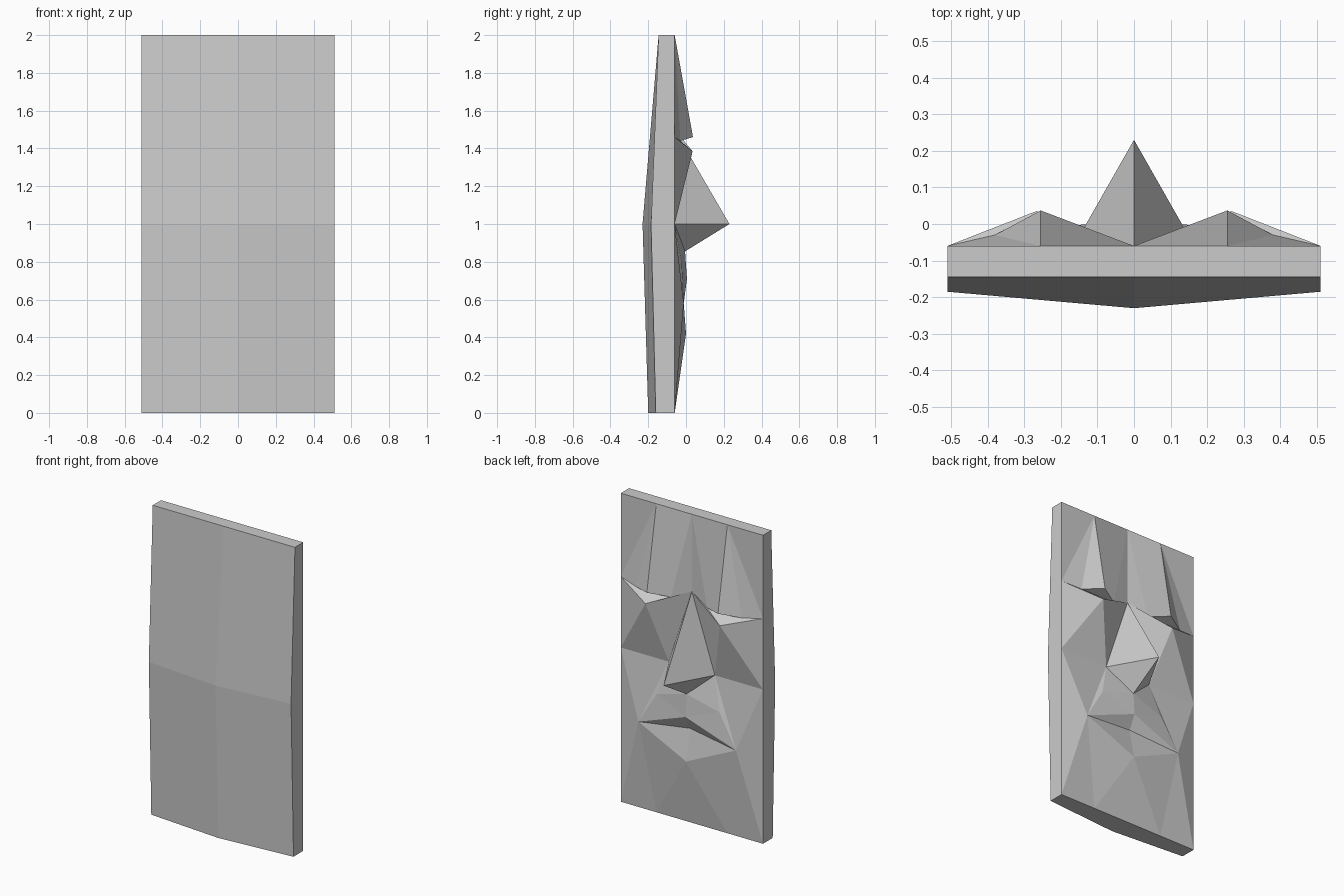
import bpy, bmesh

if "Cube" in bpy.data.objects:
    bpy.data.objects.remove(bpy.data.objects["Cube"])

E, F = 0.51, -0.06   # half width, flat level of the carved side

# Control points of one half of the mask
P = {
    # carved side: top edge, outer edge, bottom edge
    "t0": (0, F, 2), "t1": (0.255, F, 2), "t2": (E, F, 2),
    "s0": (E, F, 1.46), "s1": (E, F, 1.0), "s2": (E, F, 0.5),
    "d0": (0, F, 0), "d1": (0.255, F, 0), "d2": (E, F, 0),
    # brow, eye slit and cheek
    "brow": (0.255, 0.037, 1.46), "eye_in": (0.13, -0.03, 1.44),
    "eye_out": (0.38, -0.03, 1.44), "cheek": (0.267, 0.035, 1.385),
    # nose
    "bridge": (0, F, 1.5), "tip": (0, 0.23, 1.0),
    "wing": (0.165, F, 1.0), "base": (0, -0.005, 0.855),
    # mouth
    "fold": (0.225, -0.022, 0.79), "lip": (0, 0.005, 0.71),
    "gap": (0, -0.04, 0.62), "corner": (0.35, -0.012, 0.58),
    "chin": (0, 0, 0.42),
    # plain side, slightly domed
    "bt0": (0, -0.145, 2), "bt2": (E, -0.145, 2),
    "bm0": (0, -0.23, 1), "bm2": (E, -0.185, 1),
    "bd0": (0, -0.20, 0), "bd2": (E, -0.16, 0),
}

PARTS = {
    "forehead": ["t0 t1 brow eye_in", "t0 eye_in bridge",
                 "t1 t2 s0", "t1 s0 eye_out", "t1 eye_out brow"],
    "eye": ["brow eye_out eye_in", "cheek eye_in eye_out"],
    "cheek": ["s0 s1 cheek", "s0 cheek eye_out", "s1 wing cheek",
              "bridge cheek wing", "bridge eye_in cheek"],
    "nose": ["bridge wing tip", "tip wing base"],
    "upper_lip": ["wing fold base", "base fold lip", "fold corner lip",
                  "wing corner fold", "wing s1 corner", "s1 s2 corner"],
    "mouth": ["lip corner gap", "gap corner chin"],
    "chin": ["corner s2 d2", "corner d2 d1", "chin corner d1", "chin d1 d0"],
    "back": ["bt0 bt2 bm2 bm0", "bm0 bm2 bd2 bd0"],
    "rim": ["t0 t1 t2 bt2 bt0", "d0 d1 d2 bd2 bd0",
            "t2 s0 s1 s2 d2 bd2 bm2 bt2"],
}

bm = bmesh.new()
v = {name: bm.verts.new(co) for name, co in P.items()}
for faces in PARTS.values():
    for f in faces:
        bm.faces.new([v[n] for n in f.split()])

# Mirror the half and weld along the centre line
half = bmesh.ops.duplicate(bm, geom=bm.verts[:] + bm.edges[:] + bm.faces[:])
for g in half["geom"]:
    if isinstance(g, bmesh.types.BMVert):
        g.co.x = -g.co.x
bmesh.ops.remove_doubles(bm, verts=bm.verts[:], dist=0.0005)
bmesh.ops.recalc_face_normals(bm, faces=bm.faces[:])

mesh = bpy.data.meshes.new("face_mask")
bm.to_mesh(mesh)
bm.free()
bpy.context.collection.objects.link(bpy.data.objects.new("face_mask", mesh))
